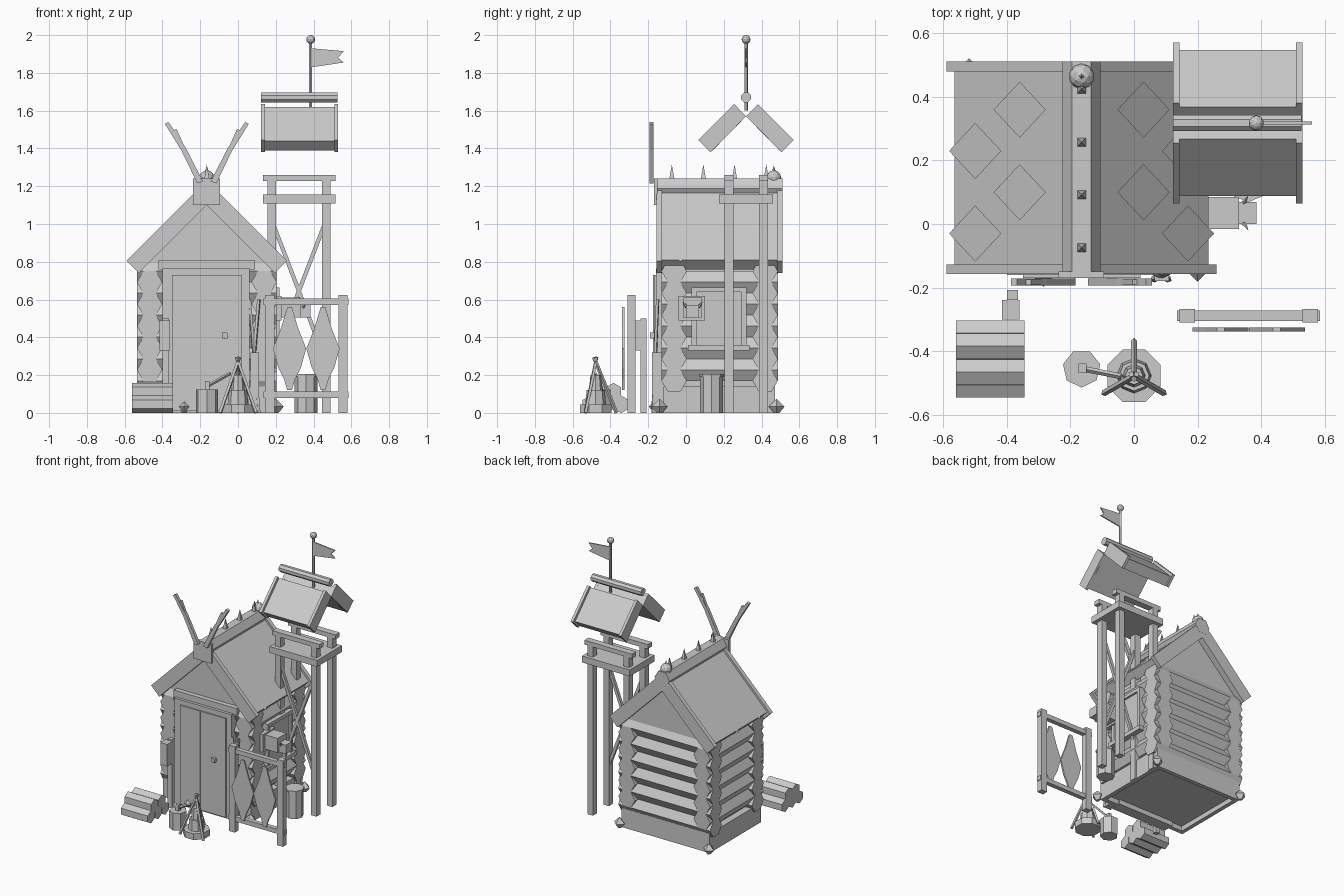
import bpy, bmesh, math
from mathutils import Vector, Matrix

cube = bpy.data.objects.get("Cube")
if cube:
    bpy.data.objects.remove(cube)

mat = bpy.data.materials.new("plain grey")
mat.use_nodes = True
GREY = (0.6, 0.6, 0.6, 1)
mat.diffuse_color = GREY
mat.node_tree.nodes["Principled BSDF"].inputs["Base Color"].default_value = GREY


def finish(name, bm):
    bmesh.ops.recalc_face_normals(bm, faces=bm.faces)
    mesh = bpy.data.meshes.new(name)
    bm.to_mesh(mesh)
    bm.free()
    mesh.materials.append(mat)
    ob = bpy.data.objects.new(name, mesh)
    bpy.context.collection.objects.link(ob)
    return ob


def box(name, x, y, z):
    """Box from three (low, high) ranges."""
    size = [r[1] - r[0] for r in (x, y, z)]
    mid = [(r[0] + r[1]) / 2 for r in (x, y, z)]
    bm = bmesh.new()
    bmesh.ops.create_cube(bm, size=1, matrix=Matrix.Translation(mid) @ Matrix.Diagonal((*size, 1)))
    return finish(name, bm)


def rod(name, a, b, r, r2=None, sides=6, spin=0):
    """Straight prism or cone between two points."""
    a, b = Vector(a), Vector(b)
    d = b - a
    m = Matrix.Translation((a + b) / 2) @ d.to_track_quat('Z', 'Y').to_matrix().to_4x4()
    m = m @ Matrix.Rotation(math.radians(spin), 4, 'Z')
    bm = bmesh.new()
    bmesh.ops.create_cone(bm, cap_ends=True, segments=sides, radius1=r,
                          radius2=r if r2 is None else r2, depth=d.length, matrix=m)
    bmesh.ops.remove_doubles(bm, verts=bm.verts, dist=1e-5)
    return finish(name, bm)


def ball(name, c, r):
    bm = bmesh.new()
    bmesh.ops.create_icosphere(bm, subdivisions=2, radius=r, matrix=Matrix.Translation(c))
    return finish(name, bm)


def plate(name, pts, lo, hi, axis='y'):
    """Extruded outline: pts are (x, z) along y, or (y, z) along x."""
    bm = bmesh.new()
    place = (lambda p, t: (p[0], t, p[1])) if axis == 'y' else (lambda p, t: (t, p[0], p[1]))
    f = bm.faces.new([bm.verts.new(place(p, lo)) for p in pts])
    geo = bmesh.ops.extrude_face_region(bm, geom=[f])['geom']
    shift = Vector(place((0, 0), hi - lo))
    bmesh.ops.translate(bm, vec=shift, verts=[v for v in geo if isinstance(v, bmesh.types.BMVert)])
    return finish(name, bm)


def slope(mid, top, run, thick, side):
    """Outline of a 45 degree roof board below a ridge at (mid, top)."""
    h = thick / 2
    pts = [(0, 0), (run, -run), (run - h, -run - h), (0, -thick)]
    return [(mid + side * u, top + w) for u, w in pts]


CX, CY = -0.165, 0.178

# Cabin base boards, floor and interlocking hexagonal logs
for x in (-0.52, 0.16):
    box("base_side", (x, x + 0.03), (-0.12, 0.47), (0, 0.14))
for y in (-0.12, 0.44):
    box("base_end", (-0.52, 0.19), (y, y + 0.03), (0, 0.14))
box("cabin_floor", (-0.5, 0.17), (-0.1, 0.45), (0.035, 0.14))
box("wall_core", (-0.47, 0.14), (-0.065, 0.42), (0.1, 0.8))
for s in (-1, 1):
    x, y = CX + s * 0.303, CY + s * 0.241
    for i in range(5):
        z = 0.228 + i * 0.116
        rod("side_log", (x, CY - 0.308, z), (x, CY + 0.308, z), 0.067, spin=90)
    for i in range(6):
        z = 0.17 + i * 0.116
        rod("end_log", (CX - 0.37, y, z), (CX + 0.37, y, z), 0.067, spin=90)
for x, y in ((-0.52, 0.48), (0.2, 0.48), (0.2, -0.14), (-0.285, -0.155)):
    rod("corner_stone", (x, y, 0.033), (x, y, 0.075), 0.042, 0, 4)
    rod("corner_stone_foot", (x, y, 0.033), (x, y, 0), 0.042, 0.015, 4)

# Gables, roof slabs, barge boards and roof patches
for y in (-0.105, 0.44):
    plate("gable", [(CX - 0.34, 0.77), (CX + 0.34, 0.77), (CX, 1.11)], y, y + 0.02)
box("lintel_beam", (-0.42, 0.09), (-0.14, -0.07), (0.76, 0.81))
for s in (-1, 1):
    plate("roof_slab", slope(CX, 1.21, 0.4, 0.1, s), -0.128, 0.482)
    for y in (-0.157, 0.481):
        plate("barge_board", slope(CX, 1.23, 0.425, 0.13, s), y, y + 0.03)
    for u, rows in ((0.195, (0.36, 0.1)), (0.335, (0.23, -0.03))):
        for y in rows:
            bm = bmesh.new()
            ring = [(u - 0.082, y), (u, y - 0.088), (u + 0.082, y), (u, y + 0.088)]
            bm.faces.new([bm.verts.new((CX + s * a, b, 1.217 - a)) for a, b in ring])
            finish("roof_patch", bm)

# Ridge pole with spikes and an end finial
rod("ridge_pole", (CX, -0.157, 1.188), (CX, 0.512, 1.188), 0.06, spin=90)
for y in (-0.075, 0.092, 0.257, 0.425):
    rod("ridge_spike", (CX, y, 1.235), (CX, y, 1.315), 0.02, 0, 4, 45)
ball("ridge_finial", (CX, 0.465, 1.245), 0.04)
rod("finial_spike", (CX, 0.465, 1.26), (CX, 0.465, 1.31), 0.015, 0, 4)

# Antlers on a mount
box("antler_mount", (-0.238, -0.095), (-0.17, -0.15), (1.1, 1.24))
for s in (-1, 1):
    beam = [(0.02, 1.225), (0.05, 1.215), (0.135, 1.39), (0.222, 1.53), (0.203, 1.54), (0.11, 1.4)]
    tine = [(0.105, 1.38), (0.125, 1.375), (0.175, 1.497), (0.16, 1.503)]
    for name, pts, y in (("antler_beam", beam, -0.194), ("antler_tine", tine, -0.192)):
        plate(name, [(CX + s * u, z) for u, z in pts], y, -0.366 - y)

# Door
box("door_frame", (-0.4, 0.06), (-0.16, -0.08), (0, 0.765))
box("door_leaf", (-0.35, 0.02), (-0.17, -0.16), (0.01, 0.73))
box("door_seam", (-0.188, -0.184), (-0.174, -0.17), (0.01, 0.73))
box("door_handle", (-0.085, -0.055), (-0.19, -0.17), (0.395, 0.425))
box("door_side_board", (0.065, 0.11), (-0.18, -0.11), (0, 0.32))
for a, b in ((0.06, 0.11), (0.11, 0.06)):
    rod("leaning_pole", (a, -0.175, 0), (b, -0.15, 0.6), 0.01, sides=4)

# Side window with frame
box("window_pane", (0.18, 0.205), (0.04, 0.31), (0.35, 0.65))
box("window_sill", (0.15, 0.235), (0.01, 0.335), (0.33, 0.36))
box("window_head", (0.15, 0.22), (0.03, 0.32), (0.64, 0.665))
for y in (0.03, 0.295):
    box("window_jamb", (0.15, 0.22), (y, y + 0.025), (0.35, 0.65))

# Wall trophy
box("trophy_board", (0.17, 0.23), (-0.04, 0.1), (0.49, 0.62))
box("trophy_head", (0.23, 0.33), (-0.015, 0.085), (0.505, 0.61))
box("trophy_snout", (0.33, 0.385), (0, 0.07), (0.505, 0.57))
for s in (-1, 1):
    rod("trophy_horn", (0.345, 0.035 + s * 0.03, 0.56), (0.36, 0.035 + s * 0.055, 0.59), 0.01, 0, 5)

# Watchtower legs, braces, floor and rails
for y in (0.227, 0.41):
    for x in (0.178, 0.468):
        box("tower_leg", (x - 0.022, x + 0.022), (y - 0.024, y + 0.024), (0, 1.24))
    box("tower_rail", (0.132, 0.515), (y - 0.024, y + 0.024), (1.228, 1.26))
for a, b in ((0.19, 0.455), (0.455, 0.19)):
    rod("tower_brace", (a, 0.227, 0.99), (b, 0.227, 0.3), 0.015, sides=4, spin=45)
box("tower_floor", (0.132, 0.515), (0.175, 0.46), (1.108, 1.155))

# Watchtower roof
TY = 0.318
for s in (-1, 1):
    slab = [(0.05, 1.62), (0.23, 1.44), (0.178, 1.388), (0, 1.57)]
    barge = [(0.063, 1.635), (0.253, 1.445), (0.188, 1.38), (0, 1.57)]
    plate("tower_roof_slab", [(TY + s * u, w) for u, w in slab], 0.14, 0.515, 'x')
    for x in (0.123, 0.51):
        plate("tower_barge", [(TY + s * u, w) for u, w in barge], x, x + 0.02, 'x')
rod("tower_ridge", (0.123, TY, 1.67), (0.527, TY, 1.67), 0.028, sides=8, spin=22.5)

# Flag
rod("flag_pole", (0.385, TY, 1.6), (0.385, TY, 1.97), 0.009)
ball("pole_knob", (0.385, TY, 1.977), 0.024)
plate("flag", [(0.39, 1.93), (0.56, 1.915), (0.53, 1.88), (0.56, 1.855), (0.39, 1.83)], TY - 0.004, TY + 0.004)

# Hide drying rack
for x in (0.168, 0.555):
    box("rack_post", (x - 0.024, x + 0.024), (-0.31, -0.268), (0, 0.625))
for z in (0.08, 0.572):
    box("rack_bar", (0.135, 0.585), (-0.305, -0.272), (z, z + 0.033))
for x in (0.273, 0.45):
    half = [(0.012, 0.56), (0.045, 0.45), (0.088, 0.34), (0.06, 0.24), (0.03, 0.18), (0.012, 0.12)]
    outline = [(x + u, z) for u, z in half] + [(x - u, z) for u, z in reversed(half)]
    plate("hide", outline, -0.338, -0.326)

# Barrel
rod("barrel", (0.36, 0.135, 0), (0.36, 0.135, 0.19), 0.06, sides=8)
rod("barrel_lid", (0.36, 0.135, 0.19), (0.36, 0.135, 0.205), 0.066, sides=8)

# Firewood pile
for y, z in ((-0.507, 0.045), (-0.425, 0.045), (-0.343, 0.045), (-0.466, 0.113), (-0.384, 0.113)):
    rod("firewood", (-0.56, y, z), (-0.345, y, z), 0.046)

# Lantern on a post
box("lantern_post", (-0.4, -0.365), (-0.24, -0.208), (0, 0.5))
box("lantern", (-0.415, -0.36), (-0.3, -0.24), (0.33, 0.49))

# Campfire with tripod and pot
FY = -0.478
rod("fire_ring", (0, FY, 0), (0, FY, 0.045), 0.09, sides=8, spin=22.5)
rod("fire_logs", (0, FY, 0.045), (0, FY, 0.12), 0.055, 0.048, 8)
rod("pot", (0, FY, 0.12), (0, FY, 0.2), 0.036, 0.028, 8)
for a in (90, 210, 330):
    c, s = math.cos(math.radians(a)), math.sin(math.radians(a))
    rod("tripod_leg", (0.11 * c, FY + 0.11 * s, 0), (-0.01 * c, FY - 0.01 * s, 0.295), 0.01, sides=4)

# Chopping stump with axe
rod("stump", (-0.165, -0.455, 0), (-0.165, -0.455, 0.125), 0.06, sides=7)
rod("axe_handle", (-0.165, -0.455, 0.14), (-0.04, -0.48, 0.21), 0.009, sides=4)
box("axe_head", (-0.175, -0.15), (-0.47, -0.44), (0.115, 0.17))
